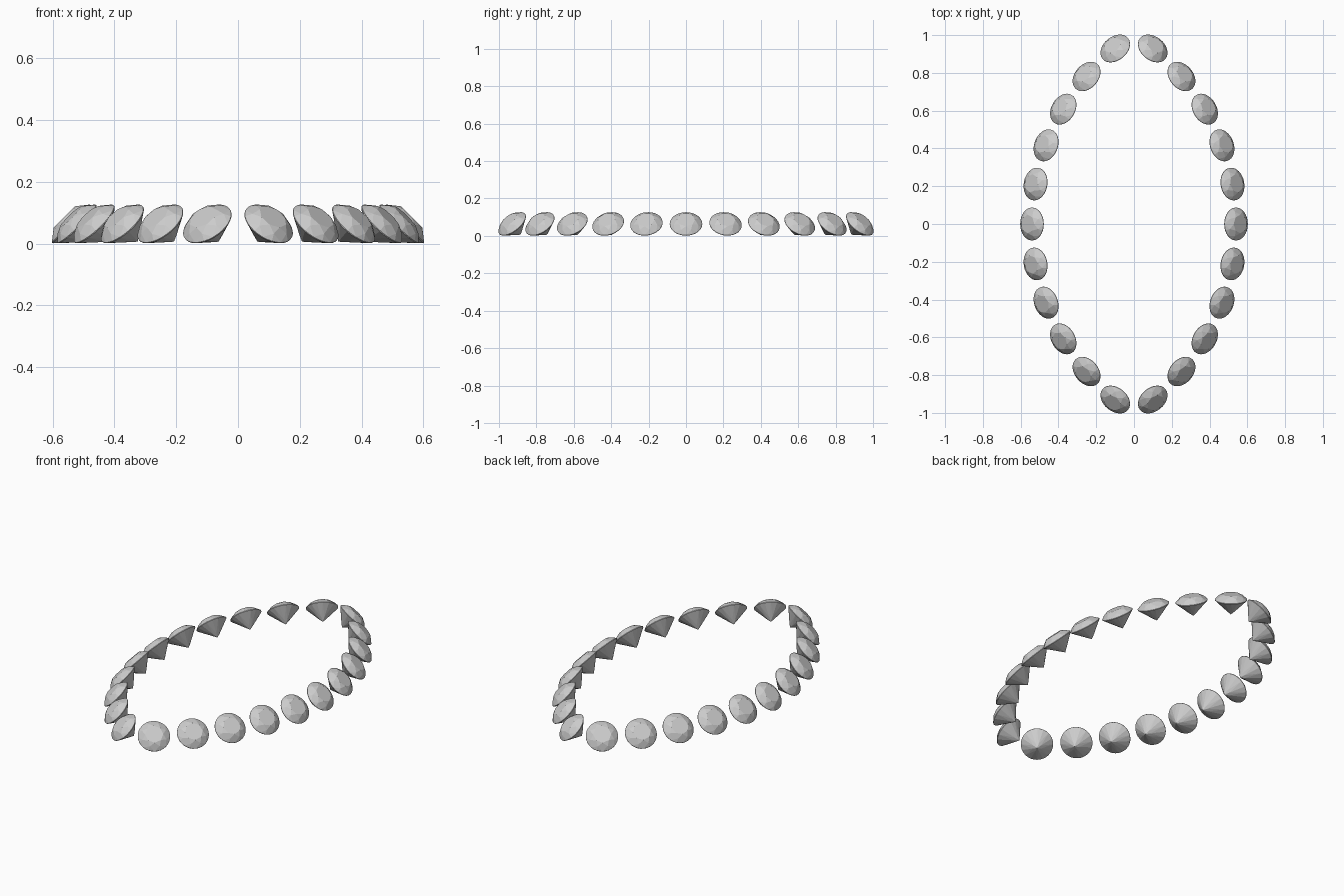
import bpy, bmesh
from math import sin, cos, radians, pi
from mathutils import Matrix

if "Cube" in bpy.data.objects:
    bpy.data.objects.remove(bpy.data.objects["Cube"])

R = 0.087                      # girdle radius
CROWN, PAV = 0.030, 0.080      # crown height, pavilion depth
BAND = 0.0015                  # half thickness of the girdle
N = 32                         # girdle segments


def ring(bm, n, r, z, offset=0.0):
    return [bm.verts.new((r * cos(a), r * sin(a), z))
            for a in (2 * pi * (i + offset) / n for i in range(n))]


def brilliant_mesh():
    bm = bmesh.new()
    # table, crown kite corners, girdle, lower facet corners, culet
    rt, rm, rl = 0.56, 0.80, 0.25
    c8 = cos(pi / 8)
    table = ring(bm, 8, rt * R, BAND + CROWN)
    mid = ring(bm, 8, rm * R, BAND + CROWN * (1 - rm * c8) / (1 - rt), 0.5)
    top = ring(bm, N, R, BAND)
    bot = ring(bm, N, R, -BAND)
    low = ring(bm, 8, rl * R, -BAND - PAV * (1 - rl * c8), 0.5)
    culet = bm.verts.new((0, 0, -BAND - PAV))
    bm.faces.new(table)
    for i in range(8):
        g = [(4 * i + k) % N for k in range(5)]
        # crown: star, kite and upper girdle facets
        bm.faces.new((table[i], mid[i], table[(i + 1) % 8]))
        bm.faces.new((table[i], mid[i - 1], top[g[0]], mid[i]))
        bm.faces.new([mid[i]] + [top[k] for k in g[:3]])
        bm.faces.new([mid[i]] + [top[k] for k in g[2:]])
        # pavilion: main and lower girdle facets
        bm.faces.new((culet, low[i], bot[g[0]], low[i - 1]))
        bm.faces.new([low[i]] + [bot[k] for k in g[2::-1]])
        bm.faces.new([low[i]] + [bot[k] for k in g[:1:-1]])
    for i in range(N):
        j = (i + 1) % N
        bm.faces.new((bot[i], bot[j], top[j], top[i]))
    bmesh.ops.recalc_face_normals(bm, faces=bm.faces[:])
    me = bpy.data.meshes.new("round_gem")
    bm.to_mesh(me)
    bm.free()
    return me


# gems along two mirrored arcs that form a pointed oval, tilted outwards
gem = brilliant_mesh()
ARC, STEP, HALF_WIDTH, Z = 1.2, 10.15, 0.54, 0.064
for side, name in ((1, "right"), (-1, "left")):
    for k in range(-5, 6):
        a = radians(STEP * k)
        x = HALF_WIDTH - ARC + ARC * cos(a)
        y = ARC * sin(a)
        azimuth = a if side > 0 else pi - a
        ob = bpy.data.objects.new(f"{name}_gem_{k + 6:02d}", gem)
        ob.matrix_world = (Matrix.Translation((side * x, y, Z))
                           @ Matrix.Rotation(azimuth, 4, 'Z')
                           @ Matrix.Rotation(radians(45), 4, 'Y'))
        bpy.context.collection.objects.link(ob)
